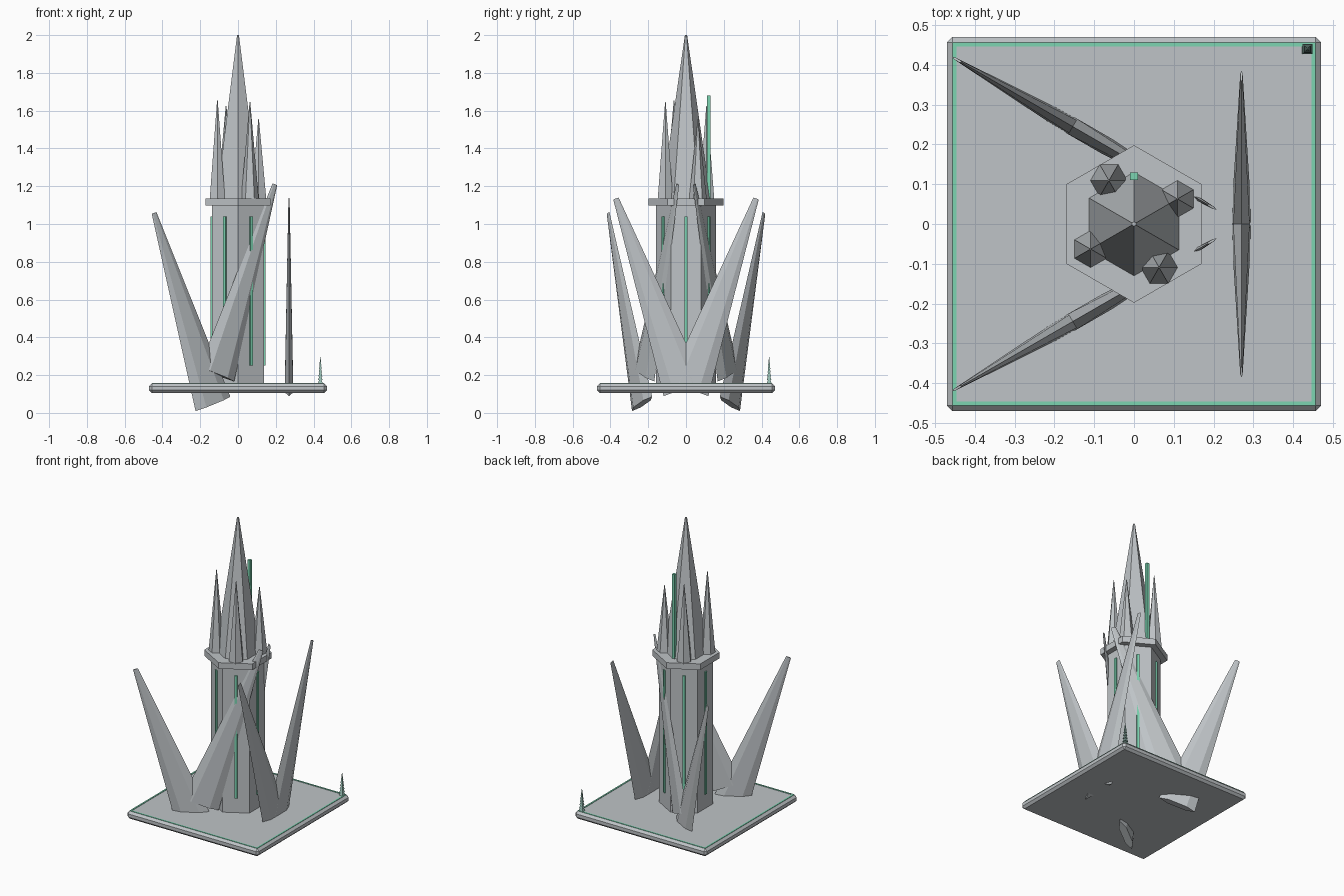
import bpy, bmesh, math
from mathutils import Matrix, Vector

if "Cube" in bpy.data.objects:
    bpy.data.objects.remove(bpy.data.objects["Cube"])


def material(name, rgb):
    m = bpy.data.materials.new(name)
    m.diffuse_color = (*rgb, 1)
    m.use_nodes = True
    m.node_tree.nodes["Principled BSDF"].inputs["Base Color"].default_value = m.diffuse_color
    return m


GREY = material("stone grey", (0.52, 0.55, 0.57))
MINT = material("mint glow", (0.20, 0.66, 0.44))
TEAL = material("muted teal", (0.30, 0.50, 0.44))


def finish(name, bm, mat):
    bmesh.ops.recalc_face_normals(bm, faces=bm.faces)
    me = bpy.data.meshes.new(name)
    bm.to_mesh(me)
    bm.free()
    me.materials.append(mat)
    ob = bpy.data.objects.new(name, me)
    bpy.context.collection.objects.link(ob)
    return ob


def add_cone(bm, sides, r1, r2, z0, z1, xy=(0, 0), turn=0.0):
    """Cone or prism whose first corner points at angle turn."""
    rings = []
    for r, z in ((r1, z0), (r2, z1)):
        rings.append([bm.verts.new((xy[0] + r * math.cos(turn + math.tau * i / sides),
                                    xy[1] + r * math.sin(turn + math.tau * i / sides), z))
                      for i in range(sides)])
    a, b = rings
    bm.faces.new(a[::-1])
    bm.faces.new(b)
    for i in range(sides):
        j = (i + 1) % sides
        bm.faces.new((a[i], a[j], b[j], b[i]))


def cone(name, mat, *args, **kw):
    bm = bmesh.new()
    add_cone(bm, *args, **kw)
    return finish(name, bm, mat)


def box(name, mat, size, loc, turn=0.0):
    bm = bmesh.new()
    m = Matrix.Translation(loc) @ Matrix.Rotation(turn, 4, 'Z') @ Matrix.Diagonal((*size, 1))
    bmesh.ops.create_cube(bm, size=1, matrix=m)
    return finish(name, bm, mat)


# base plate with chamfered edges
plate = box("base_plate", GREY, (0.94, 0.94, 0.049), (0, 0, 0.1305))
bev = plate.modifiers.new("chamfer", 'BEVEL')
bev.width = 0.014
bev.segments = 1

# glowing trim running round the plate top
for i in range(4):
    a = i * math.pi / 2
    box("plate_trim", MINT, (0.01, 0.912, 0.006),
        (0.451 * math.cos(a), 0.451 * math.sin(a), 0.1545), a)

# hexagonal tower, collar and main spire
UP = math.pi / 2
cone("tower", GREY, 6, 0.158, 0.158, 0.14, 1.11, turn=UP)
cone("collar", GREY, 6, 0.198, 0.198, 1.097, 1.136, turn=UP)
cone("main_spire", GREY, 6, 0.131, 0.006, 1.13, 2.0, turn=UP)

# light strips centred on the tower faces
for i in range(6):
    a = i * math.pi / 3
    box("light_strip", MINT, (0.014, 0.016, 0.79),
        (0.138 * math.cos(a), 0.138 * math.sin(a), 0.645), a)

# small spires round the main one
for deg, top in ((30, 1.555), (120, 1.625), (210, 1.655), (300, 1.645)):
    a = math.radians(deg)
    cone("small_spire", GREY, 6, 0.047, 0.002, 1.13, top,
         xy=(0.126 * math.cos(a), 0.126 * math.sin(a)), turn=a)

# antenna
box("antenna", MINT, (0.019, 0.019, 0.55), (0, 0.12, 1.405))


# flattened tapering blades, paired in V shapes
def blade(centre, along, base, tip):
    """base and tip are (distance along the V, height)."""
    t = Vector((math.cos(along), math.sin(along), 0))
    c = Vector((*centre, 0))
    p0, p1 = (c + t * u + Vector((0, 0, z)) for u, z in (base, tip))
    axis = (p1 - p0).normalized()
    thin = Vector((-t.y, t.x, 0))
    wide = thin.cross(axis)
    m = Matrix((wide, thin * 0.23, axis)).transposed().to_4x4()
    m.translation = p0
    ob = cone("blade", GREY, 6, 0.113, 0.015, 0, (p1 - p0).length)
    ob.data.transform(m)
    if m.determinant() < 0:
        ob.data.flip_normals()


for s in (-1, 1):
    blade((0.27, 0), UP, (s * 0.012, 0.127), (s * 0.371, 1.135))
    # side pairs lean outwards, one blade lower than the other
    blade((-0.135, s * 0.234), -s * math.pi / 6, (0.003, 0.048), (-0.357, 1.058))
    blade((-0.135, s * 0.234), -s * math.pi / 6, (0.026, 0.204), (0.381, 1.21))

# little tiered tree in the back right corner
bm = bmesh.new()
for i in range(6):
    z = 0.153 + 0.02 * i
    r = 0.02 - 0.0025 * i
    add_cone(bm, 4, r, r * 0.45, z, z + 0.021, xy=(0.436, 0.44), turn=math.pi / 4)
add_cone(bm, 4, 0.007, 0.001, 0.25, 0.297, xy=(0.436, 0.44), turn=math.pi / 4)
finish("corner_tree", bm, TEAL)
